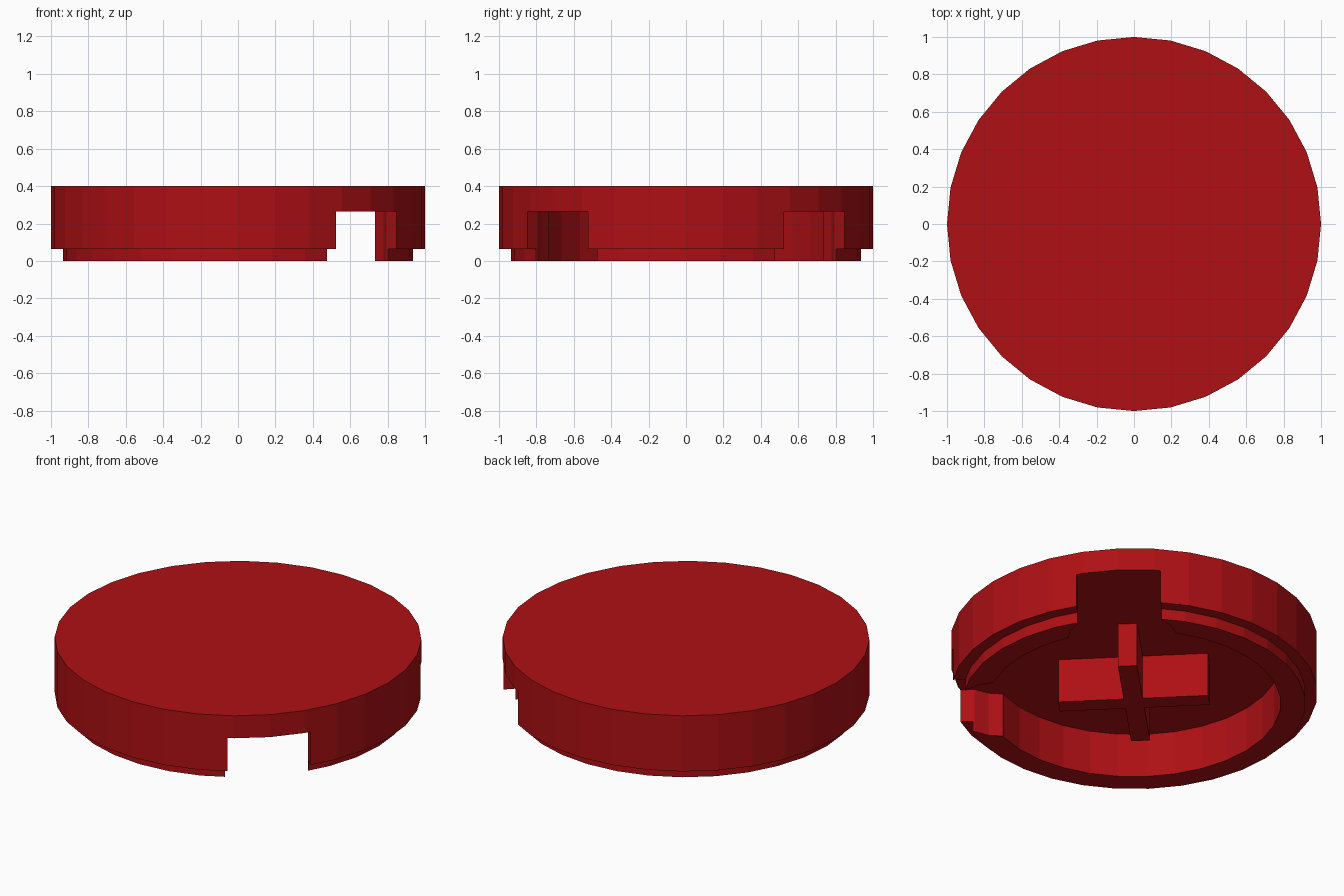
import bpy, bmesh
from math import cos, sin, pi, sqrt
from mathutils import Matrix

if "Cube" in bpy.data.objects:
    bpy.data.objects.remove(bpy.data.objects["Cube"])

SIDES = 32
UNDER = 0.265           # height of the underside of the top plate

red = bpy.data.materials.new("red_plastic")
red.diffuse_color = (0.42, 0.005, 0.007, 1)
red.use_nodes = True
red.node_tree.nodes["Principled BSDF"].inputs["Base Color"].default_value = red.diffuse_color


def finish(name, bm):
    bmesh.ops.recalc_face_normals(bm, faces=bm.faces)
    mesh = bpy.data.meshes.new(name)
    bm.to_mesh(mesh)
    bm.free()
    ob = bpy.data.objects.new(name, mesh)
    bpy.context.collection.objects.link(ob)
    mesh.materials.append(red)
    return ob


def prism(name, points, z0, z1, angle=0.0):
    """Extrude a flat outline from z0 to z1, turned about the z axis."""
    bm = bmesh.new()
    face = bm.faces.new([bm.verts.new((x, y, z0)) for x, y in points])
    ext = bmesh.ops.extrude_face_region(bm, geom=[face])
    top = [v for v in ext["geom"] if isinstance(v, bmesh.types.BMVert)]
    bmesh.ops.translate(bm, verts=top, vec=(0, 0, z1 - z0))
    bm.transform(Matrix.Rotation(angle, 4, 'Z'))
    return finish(name, bm)


def circle(r, n, cx=0.0):
    return [(cx + r * cos(2 * pi * i / n), r * sin(2 * pi * i / n)) for i in range(n)]


def lathe(name, profile):
    """Turn an (r, z) profile that starts and ends with flat discs."""
    bm = bmesh.new()
    rings = [[bm.verts.new((x, y, z)) for x, y in circle(r, SIDES)] for r, z in profile]
    for a, b in zip(rings, rings[1:]):
        for i in range(SIDES):
            j = (i + 1) % SIDES
            bm.faces.new((a[i], a[j], b[j], b[i]))
    bm.faces.new(rings[0])
    bm.faces.new(rings[-1])
    return finish(name, bm)


# round body: top plate, outer wall, recessed lip and hollow underside
body = lathe("round_body", [(1, 0.4), (1, 0.065), (0.935, 0.065), (0.935, 0),
                            (0.8, 0), (0.8, UNDER)])

# four diagonal notches, each a slot plus a round clearance
cutters = []
for k in range(4):
    a = pi / 4 + k * pi / 2
    slot = [(0.6, -0.23), (1.2, -0.23), (1.2, 0.23), (0.6, 0.23)]
    cutters.append(prism("notch_slot_cutter", slot, -0.1, UNDER, a))
    cutters.append(prism("notch_round_cutter", circle(0.3, 16, sqrt(0.5)), -0.1, UNDER, a))
for c in cutters:
    mod = body.modifiers.new("notch", 'BOOLEAN')
    mod.operation = 'DIFFERENCE'
    mod.solver = 'EXACT'
    mod.object = c
    c.hide_render = True

# bake the cuts and drop the cutters
bpy.context.view_layer.update()
baked = bpy.data.meshes.new_from_object(
    body.evaluated_get(bpy.context.evaluated_depsgraph_get()))
body.modifiers.clear()
body.data = baked
for c in cutters:
    bpy.data.objects.remove(c)

# cross-shaped rib under the plate, arms along the diagonals
L, T = 0.41, 0.052
arm = [(T, -T), (L, -T), (L, T)]
outline = []
for k in range(4):
    c, s = round(cos(k * pi / 2)), round(sin(k * pi / 2))
    outline += [(x * c - y * s, x * s + y * c) for x, y in arm]
prism("cross_rib", outline, 0, UNDER, pi / 4)
